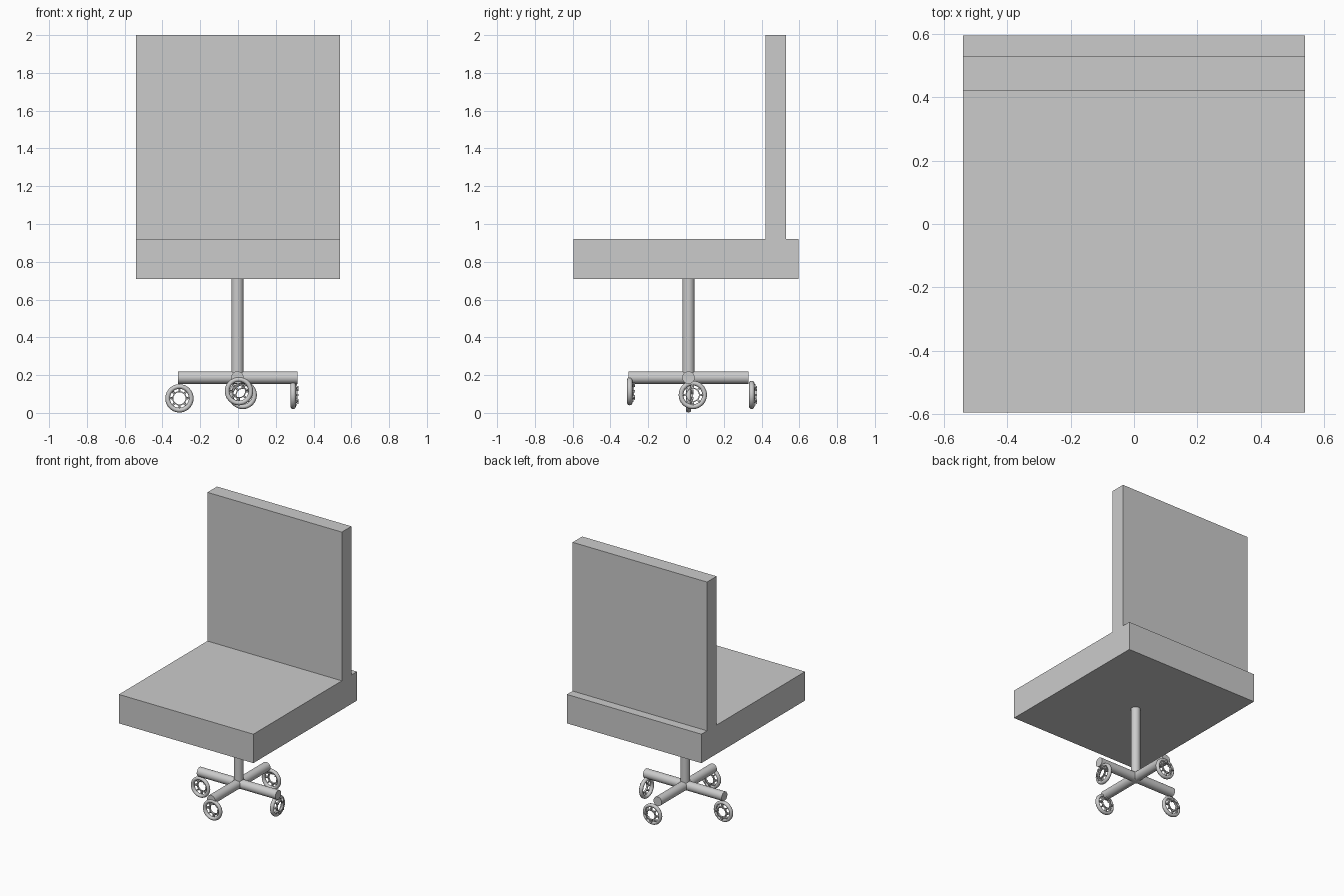
import bpy, bmesh
from math import pi, cos, sin
from mathutils import Matrix, Vector

if "Cube" in bpy.data.objects:
    bpy.data.objects.remove(bpy.data.objects["Cube"])


def finish(bm, name, smooth=True):
    bmesh.ops.recalc_face_normals(bm, faces=bm.faces)
    me = bpy.data.meshes.new(name)
    bm.to_mesh(me)
    bm.free()
    ob = bpy.data.objects.new(name, me)
    bpy.context.collection.objects.link(ob)
    if smooth:
        bpy.ops.object.select_all(action='DESELECT')
        ob.select_set(True)
        bpy.context.view_layer.objects.active = ob
        bpy.ops.object.shade_smooth_by_angle(angle=0.6)
    return ob


def rod(name, a, b, r, sides=32):
    a, b = Vector(a), Vector(b)
    bm = bmesh.new()
    rot = (b - a).to_track_quat('Z', 'Y').to_matrix().to_4x4()
    bmesh.ops.create_cone(bm, cap_ends=True, segments=sides, radius1=r, radius2=r,
                          depth=(b - a).length,
                          matrix=Matrix.Translation((a + b) / 2) @ rot)
    return finish(bm, name)


def ring(bm, profile, segs=32):
    # closed (radius, z) profile turned around z
    loops = [[bm.verts.new((r * cos(t), r * sin(t), z)) for r, z in profile]
             for t in (2 * pi * i / segs for i in range(segs))]
    n = len(profile)
    for i in range(segs):
        a, b = loops[i], loops[(i + 1) % segs]
        for j in range(n):
            k = (j + 1) % n
            bm.faces.new((a[j], b[j], b[k], a[k]))


def wheel(name, centre, axis):
    bm = bmesh.new()
    # rounded tyre
    ring(bm, [(0.0625 + 0.0125 * cos(2 * pi * i / 12), 0.014 * sin(2 * pi * i / 12))
              for i in range(12)])
    # inner rim ring
    ring(bm, [(0.032, 0.012), (0.038, 0.012), (0.038, 0.024), (0.032, 0.024)])
    # spokes with raised lugs
    for i in range(8):
        turn = Matrix.Rotation(2 * pi * i / 8, 4, 'Z')
        for x, z, size in ((0.045, 0.012, (0.024, 0.008, 0.016)),
                           (0.042, 0.022, (0.012, 0.012, 0.012))):
            bmesh.ops.create_cube(bm, size=1, matrix=turn @ Matrix.Translation((x, 0, z))
                                  @ Matrix.Diagonal((*size, 1)))
    ob = finish(bm, name)
    ob.location = centre
    ob.rotation_mode = 'QUATERNION'
    ob.rotation_quaternion = Vector(axis).to_track_quat('Z', 'Y')
    return ob


# Seat and backrest: one side profile pushed across x
side = [(-0.595, 0.71), (0.595, 0.71), (0.595, 0.92), (0.53, 0.92),
        (0.53, 2.0), (0.42, 2.0), (0.42, 0.92), (-0.595, 0.92)]
bm = bmesh.new()
face = bm.faces.new([bm.verts.new((-0.54, y, z)) for y, z in side])
out = bmesh.ops.extrude_face_region(bm, geom=[face])
bmesh.ops.translate(bm, vec=(1.08, 0, 0),
                    verts=[v for v in out['geom'] if isinstance(v, bmesh.types.BMVert)])
finish(bm, 'seat_and_backrest', smooth=False)

# Post and crossed base legs
post = rod('post', (-0.003, 0.013, 0.16), (-0.003, 0.013, 0.72), 0.032)
rod('base_leg_across', (-0.318, 0.013, 0.187), (0.314, 0.013, 0.187), 0.033)
rod('base_leg_along', (-0.003, -0.304, 0.187), (-0.003, 0.33, 0.187), 0.033)

# Casters
for name, centre, axis in (
        ('wheel_left', (-0.31, 0.013, 0.077), (0, 1, 0)),
        ('wheel_right', (0.292, 0.036, 0.095), (1, 0, 0)),
        ('wheel_front', (0.005, -0.298, 0.115), (0, 1, 0)),
        ('wheel_back', (0.025, 0.348, 0.095), (0, 1, 0))):
    wheel(name, centre, axis)
